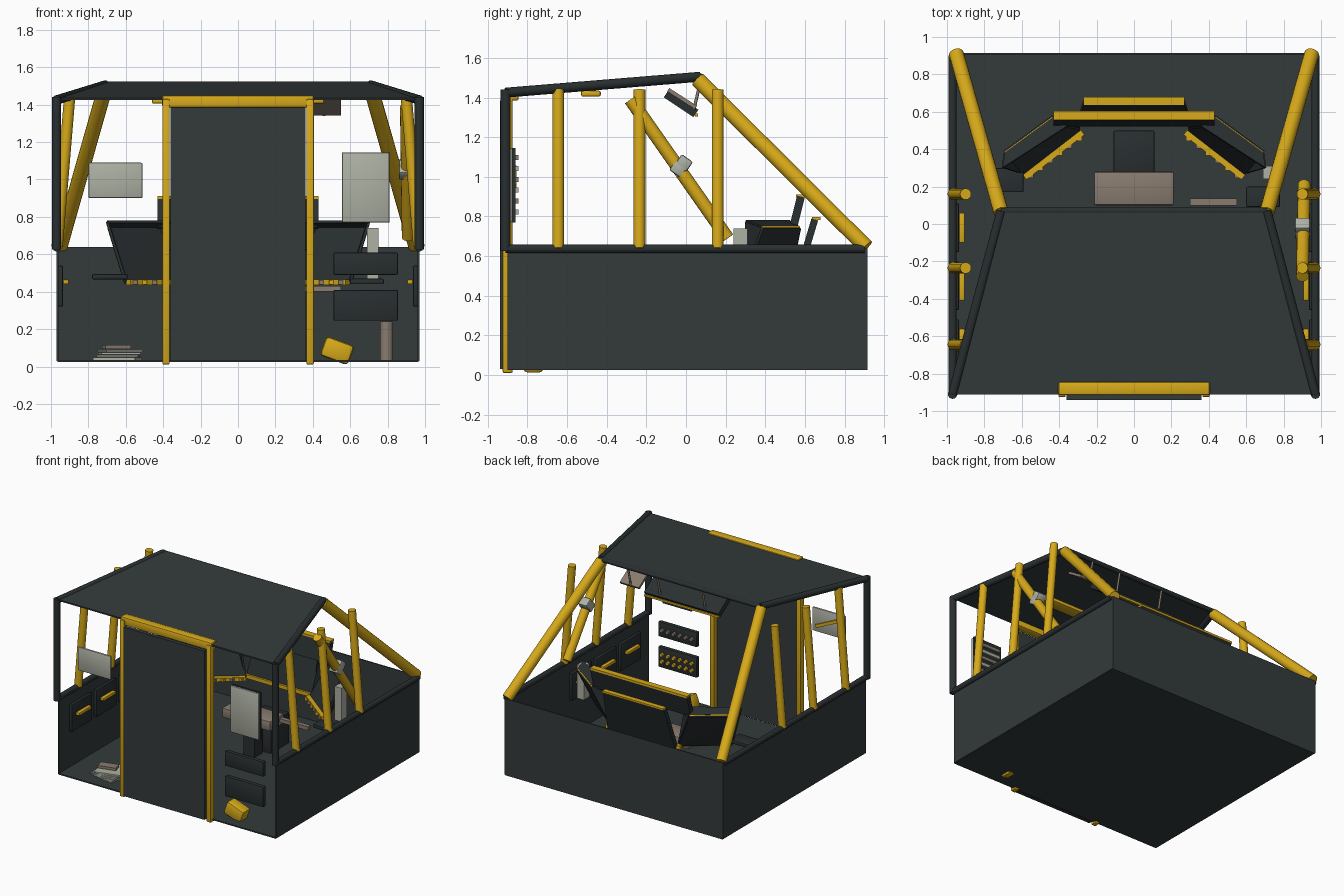
import bpy, bmesh
from math import radians
from mathutils import Vector, Matrix, Euler

cube = bpy.data.objects.get("Cube")
if cube:
    bpy.data.objects.remove(cube, do_unlink=True)


def material(name, rgb):
    m = bpy.data.materials.new(name)
    m.use_nodes = True
    m.diffuse_color = (*rgb, 1)
    m.node_tree.nodes["Principled BSDF"].inputs["Base Color"].default_value = (*rgb, 1)
    return m


HULL = material("dark slate", (0.033, 0.043, 0.043))
FRAME = material("charcoal", (0.022, 0.028, 0.030))
YELLOW = material("safety yellow", (0.68, 0.40, 0.01))
GREY = material("pale grey", (0.42, 0.44, 0.37))
TAN = material("warm tan", (0.25, 0.20, 0.16))


def finish(name, bm, mat):
    bmesh.ops.recalc_face_normals(bm, faces=bm.faces)
    me = bpy.data.meshes.new(name)
    bm.to_mesh(me)
    bm.free()
    me.materials.append(mat)
    me.shade_smooth()
    me.set_sharp_from_angle(angle=radians(32))
    ob = bpy.data.objects.new(name, me)
    bpy.context.collection.objects.link(ob)
    return ob


def box(name, lo, hi, mat, rot=(0, 0, 0), bevel=0):
    lo, hi = Vector(lo), Vector(hi)
    bm = bmesh.new()
    bmesh.ops.create_cube(bm, size=1, matrix=Matrix.Diagonal((hi - lo).to_4d()))
    if bevel:
        bmesh.ops.bevel(bm, geom=bm.edges[:], offset=bevel, segments=2, profile=0.5, affect='EDGES')
    turn = Euler([radians(a) for a in rot]).to_matrix().to_4x4()
    bm.transform(Matrix.Translation((lo + hi) / 2) @ turn)
    return finish(name, bm, mat)


def tube(name, a, b, r, mat):
    a, b = Vector(a), Vector(b)
    bm = bmesh.new()
    bmesh.ops.create_cone(bm, cap_ends=True, segments=16, radius1=r, radius2=r, depth=(b - a).length)
    turn = (b - a).to_track_quat('Z', 'Y').to_matrix().to_4x4()
    bm.transform(Matrix.Translation((a + b) / 2) @ turn)
    return finish(name, bm, mat)


def plate(name, corners, t, mat):
    """Flat four-cornered slab of thickness t."""
    c = [Vector(p) for p in corners]
    n = (c[2] - c[0]).cross(c[3] - c[1]).normalized() * t / 2
    bm = bmesh.new()
    for p in c:
        bm.verts.new(p + n)
        bm.verts.new(p - n)
    bmesh.ops.convex_hull(bm, input=bm.verts[:])
    bmesh.ops.dissolve_limit(bm, angle_limit=0.02, verts=bm.verts[:], edges=bm.edges[:])
    return finish(name, bm, mat)


# Open-fronted hull tub
W, F, B = 0.965, -0.9, 0.915
box("floor", (-W, F, 0.025), (W, B, 0.035), HULL)
box("back_wall", (-W, B - 0.01, 0.03), (W, B, 0.64), HULL)

# Roof and its rear edge
plate("roof", [(-W, -0.91, 1.43), (W, -0.91, 1.43), (0.71, 0.07, 1.515), (-0.71, 0.07, 1.515)], 0.012, HULL)
tube("roof_rear_rail", (-0.71, 0.07, 1.505), (0.71, 0.07, 1.505), 0.018, FRAME)

# Walls, frame and consoles repeated on each side
for s, side in ((1, "left"), (-1, "right")):
    box(f"{side}_wall", (s * W - 0.005, F, 0.03), (s * W + 0.005, B, 0.64), HULL)
    tube(f"{side}_sill_rail", (s * 0.97, -0.91, 0.637), (s * 0.97, 0.9, 0.637), 0.022, FRAME)
    tube(f"{side}_front_post", (s * 0.97, -0.91, 0.625), (s * 0.97, -0.91, 1.44), 0.025, FRAME)
    tube(f"{side}_roof_rail", (s * 0.97, -0.91, 1.425), (s * 0.71, 0.07, 1.505), 0.025, FRAME)
    tube(f"{side}_rear_brace", (s * 0.71, 0.06, 1.49), (s * 0.95, 0.91, 0.645), 0.04, YELLOW)
    for i, y in enumerate((-0.645, -0.235, 0.16)):
        tube(f"{side}_side_post_{i + 1}", (s * 0.967, y, 0.64), (s * 0.9, y, 1.44), 0.03, YELLOW)
    # wall lockers with handles
    for i, y in enumerate((-0.64, -0.33, -0.02)):
        xs = sorted((s * 0.935, s * 0.962))
        box(f"{side}_locker_{i + 1}", (xs[0], y - 0.13, 0.32), (xs[1], y + 0.13, 0.54), FRAME, bevel=0.008)
        xs = sorted((s * 0.905, s * 0.936))
        box(f"{side}_locker_handle_{i + 1}", (xs[0], y - 0.08, 0.44), (xs[1], y + 0.08, 0.465), YELLOW, bevel=0.006)
    # angled side console: screen, hood, rim and lip
    low_a, low_b = Vector((s * 0.29, 0.51, 0.45)), Vector((s * 0.6, 0.27, 0.45))
    top_a, top_b = Vector((s * 0.43, 0.57, 0.745)), Vector((s * 0.69, 0.38, 0.745))
    plate(f"{side}_console_screen", [low_a, low_b, top_b, top_a], 0.03, FRAME)
    hood_a, hood_b = Vector((s * 0.36, 0.52, 0.775)), Vector((s * 0.70, 0.30, 0.775))
    plate(f"{side}_console_hood", [hood_a, hood_b, top_b, top_a], 0.015, FRAME)
    tube(f"{side}_console_rim", top_a, top_b, 0.007, YELLOW)
    for end, (l, t, h) in enumerate(((low_a, top_a, hood_a), (low_b, top_b, hood_b))):
        plate(f"{side}_console_cheek_{end + 1}", [l, t, h, l.lerp(h, 0.3)], 0.015, FRAME)
    inward = Vector((-s * 0.025, -0.033, 0))
    plate(f"{side}_console_lip", [low_a, low_b, low_b + inward, low_a + inward], 0.03, YELLOW)
    for i in range(6):
        p = low_a.lerp(low_b, (i + 0.5) / 6) + inward
        q = Vector((0.012, 0.012, 0.012))
        box(f"{side}_console_key_{i + 1}", p - q, p + q, TAN if i % 2 else YELLOW)

# Door and surround
box("door", (-0.36, -0.94, 0.03), (0.36, -0.91, 1.385), HULL)
for s, side in ((1, "left"), (-1, "right")):
    box(f"{side}_door_jamb", (s * 0.385 - 0.02, -0.925, 0.01), (s * 0.385 + 0.02, -0.875, 1.43), YELLOW, bevel=0.008)
box("door_header", (-0.405, -0.915, 1.385), (0.405, -0.845, 1.45), YELLOW, bevel=0.01)
box("ceiling_light", (-0.46, -0.53, 1.405), (0.46, -0.43, 1.435), YELLOW, bevel=0.01)

# Centre console: tall screen, rear panel and desk
plate("centre_screen", [(-0.43, 0.54, 0.74), (0.43, 0.54, 0.74), (0.43, 0.58, 0.9), (-0.43, 0.58, 0.9)], 0.04, FRAME)
box("centre_screen_rim", (-0.43, 0.555, 0.895), (0.43, 0.605, 0.912), YELLOW)
plate("centre_rear_panel", [(-0.3, 0.55, 0.45), (0.3, 0.55, 0.45), (0.27, 0.65, 0.785), (-0.27, 0.65, 0.785)], 0.035, FRAME)
box("centre_rear_rim", (-0.27, 0.637, 0.782), (0.27, 0.678, 0.797), YELLOW)
box("centre_desk_lip", (-0.33, 0.52, 0.435), (0.33, 0.55, 0.465), YELLOW)

# Seat with tall narrow pedestal block in front of it
box("seat_cushion", (-0.215, 0.1, 0.3), (0.215, 0.28, 0.38), TAN, bevel=0.012)
box("seat_column", (-0.05, 0.14, 0.03), (0.05, 0.24, 0.3), FRAME)
box("foot_locker", (-0.11, 0.26, 0.03), (0.11, 0.5, 0.28), FRAME, bevel=0.01)
box("foot_locker_trim", (-0.11, 0.255, 0.27), (0.11, 0.27, 0.29), YELLOW)

# Overhead screen and sun flap
plate("overhead_screen", [(-0.33, -0.1, 1.42), (0.33, -0.1, 1.42), (0.33, 0.05, 1.32), (-0.33, 0.05, 1.32)], 0.045, FRAME)
box("overhead_screen_rim", (-0.33, 0.045, 1.305), (0.33, 0.06, 1.32), YELLOW)
plate("overhead_flap", [(0.38, -0.09, 1.44), (0.55, -0.09, 1.44), (0.55, 0.05, 1.35), (0.38, 0.05, 1.35)], 0.02, TAN)
for x in (-0.2, 0.2, 0.46):
    tube("overhead_arm", (x, 0.04, 1.34), (x, 0.075, 1.49), 0.008, TAN)

# Diagonal bar with clips on the left side
tube("diagonal_bar", (0.9, -0.28, 1.39), (0.91, 0.21, 0.69), 0.034, YELLOW)
for y, z in ((-0.04, 1.04), (-0.01, 1.07)):
    box("bar_clip", (0.86, y - 0.035, z - 0.03), (0.94, y + 0.035, z + 0.03), GREY, rot=(-35, 0, 0), bevel=0.01)

# Front boards, with a slatted rack behind the left one
box("right_notice_board", (-0.8, -0.89, 0.9), (-0.51, -0.87, 1.09), GREY, bevel=0.009)
box("right_board_stripe", (-0.77, -0.87, 0.985), (-0.54, -0.855, 1.01), YELLOW, rot=(0, 25, 0))
box("left_board", (0.555, -0.895, 0.77), (0.81, -0.875, 1.145), GREY, bevel=0.009)
box("left_rack", (0.555, -0.875, 0.77), (0.81, -0.86, 1.145), FRAME)
for i in range(6):
    z = 0.81 + i * 0.055
    box(f"rack_slat_{i + 1}", (0.575, -0.862, z), (0.79, -0.845, z + 0.025), TAN if i % 2 else GREY)

# Switch boxes with rows of buttons on the inside
for name, z0, z1, rows, mat in (("upper", 0.49, 0.61, 1, TAN), ("lower", 0.245, 0.41, 2, YELLOW)):
    box(f"{name}_switch_box", (0.51, -0.9, z0), (0.855, -0.865, z1), FRAME, bevel=0.008)
    for r in range(rows):
        z = z0 + (z1 - z0) * (r + 1) / (rows + 1)
        for i in range(6):
            x = 0.55 + i * 0.053
            tube(f"{name}_button", (x, -0.87, z), (x, -0.845, z), 0.014, mat)

# Loose gear
box("toolbox", (0.45, -0.82, 0.03), (0.61, -0.72, 0.14), YELLOW, rot=(0, 20, 0), bevel=0.02)
tube("canister", (0.795, -0.575, 0.03), (0.795, -0.575, 0.24), 0.035, TAN)
for i in range(4):
    box(f"paper_stack_{i + 1}", (-0.76 + i * 0.01, -0.8, 0.036 + i * 0.014), (-0.53, -0.62, 0.047 + i * 0.014),
        GREY, rot=(0, 0, i * 9 - 12))
box("notebook", (-0.72, -0.75, 0.095), (-0.58, -0.68, 0.115), TAN, rot=(0, 0, 15))
box("small_monitor", (0.69, 0.24, 0.47), (0.75, 0.31, 0.74), GREY)
box("right_tray", (-0.78, 0.17, 0.465), (-0.59, 0.3, 0.495), FRAME, bevel=0.008)
box("left_tray", (0.6, 0.09, 0.44), (0.78, 0.2, 0.47), FRAME, bevel=0.008)
box("small_shelf", (0.3, 0.1, 0.4), (0.55, 0.135, 0.43), TAN)
